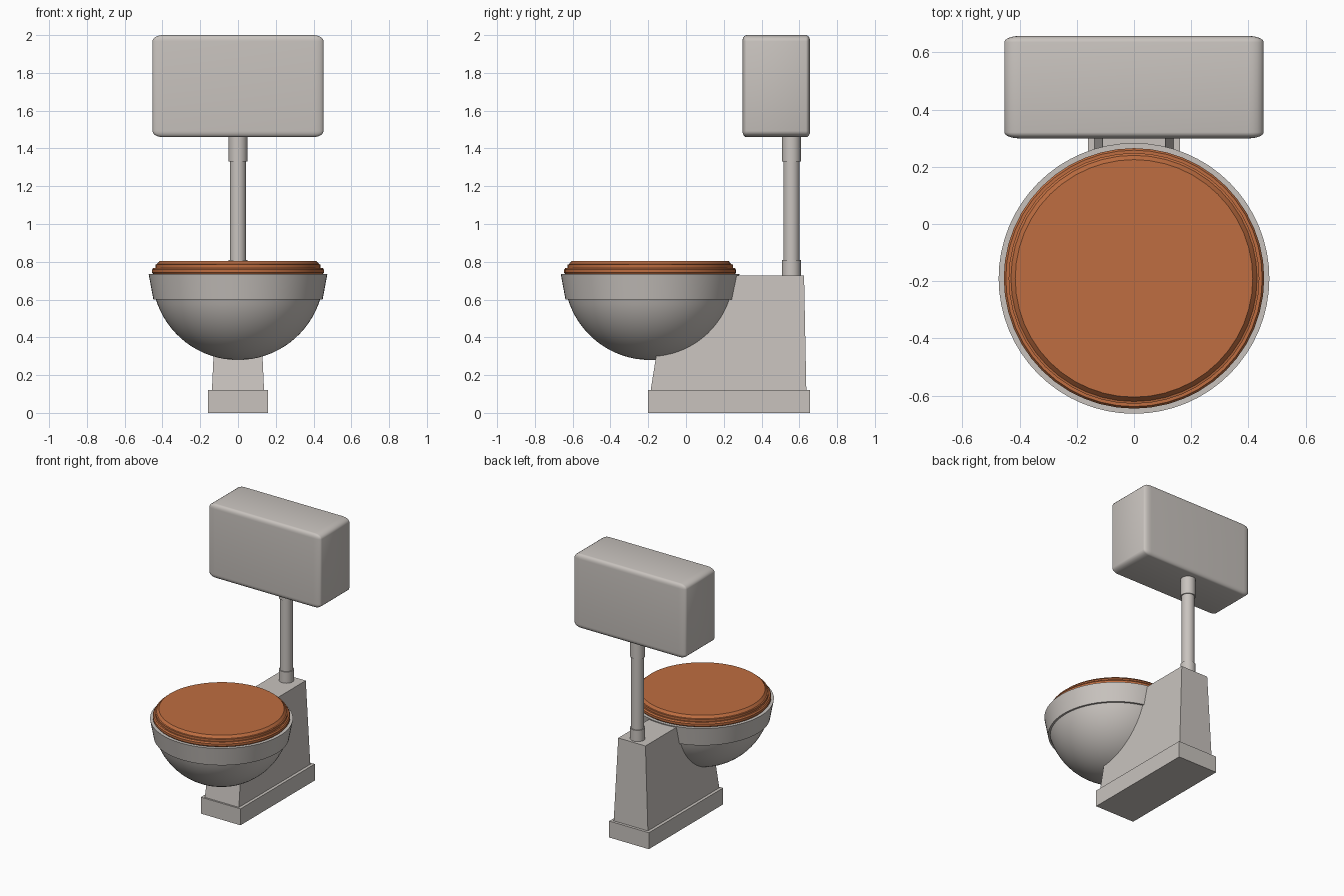
import bpy, bmesh, math

if "Cube" in bpy.data.objects:
    bpy.data.objects.remove(bpy.data.objects["Cube"])

def mat(name, c):
    m = bpy.data.materials.new(name)
    m.diffuse_color = (*c, 1)
    m.use_nodes = True
    m.node_tree.nodes["Principled BSDF"].inputs["Base Color"].default_value = m.diffuse_color
    return m

CERAMIC = mat("warm_grey_ceramic", (0.58, 0.545, 0.515))
WOOD = mat("orange_wood", (0.52, 0.155, 0.052))

def finish(name, bm, m, angle=30):
    bmesh.ops.recalc_face_normals(bm, faces=bm.faces)
    me = bpy.data.meshes.new(name)
    bm.to_mesh(me)
    bm.free()
    me.materials.append(m)
    ob = bpy.data.objects.new(name, me)
    bpy.context.collection.objects.link(ob)
    bpy.ops.object.select_all(action='DESELECT')
    ob.select_set(True)
    bpy.context.view_layer.objects.active = ob
    bpy.ops.object.shade_smooth_by_angle(angle=math.radians(angle))
    return ob

def lathe(name, profile, centre, m, n=48):
    """Revolve (radius, z) points about a vertical axis; radius 0 closes to a point."""
    bm = bmesh.new()
    rings = []
    for r, z in profile:
        k = 1 if r == 0 else n
        rings.append([bm.verts.new((centre[0] + r * math.cos(2 * math.pi * i / n),
                                    centre[1] + r * math.sin(2 * math.pi * i / n), z)) for i in range(k)])
    for a, b in zip(rings, rings[1:]):
        for i in range(n):
            j = (i + 1) % n
            q = [a[i % len(a)], a[j % len(a)], b[j % len(b)], b[i % len(b)]]
            bm.faces.new(list(dict.fromkeys(q)))
    for ring in (rings[0], rings[-1]):
        if len(ring) > 1:
            bm.faces.new(ring)
    return finish(name, bm, m)

def block(name, z0, z1, low, high, m):
    """Tapered block; low/high are (half width, y front, y back)."""
    bm = bmesh.new()
    vs = [bm.verts.new(p) for z, (w, f, b) in ((z0, low), (z1, high))
          for p in ((-w, f, z), (w, f, z), (w, b, z), (-w, b, z))]
    for f in ((0, 1, 2, 3), (4, 5, 6, 7), (0, 1, 5, 4), (1, 2, 6, 5), (2, 3, 7, 6), (3, 0, 4, 7)):
        bm.faces.new([vs[i] for i in f])
    return finish(name, bm, m)

# plinth and tapered pedestal
block("plinth", 0, 0.12, (0.16, -0.2, 0.657), (0.16, -0.2, 0.657), CERAMIC)
block("pedestal", 0.12, 0.728, (0.138, -0.187, 0.637), (0.11, -0.09, 0.625), CERAMIC)

# bowl: lower part of a sphere, with a flared rim band
C = (0, -0.19)
R, ZC = 0.455, 0.735
bowl = [(0, ZC - R)]
for i in range(1, 17):
    a = math.radians(74) * i / 16
    bowl.append((R * math.sin(a), ZC - R * math.cos(a)))
lathe("bowl", bowl, C, CERAMIC, 64)
lathe("bowl_rim", [(0.40, 0.6), (0.448, 0.6), (0.473, 0.735), (0.42, 0.735)], C, CERAMIC, 64)

# seat and lid in stepped layers
lathe("seat", [(0.448, 0.733), (0.455, 0.742), (0.455, 0.758), (0.448, 0.768)], C, WOOD)
lathe("lid", [(0.438, 0.766), (0.438, 0.785), (0.430, 0.787), (0.415, 0.805)], C, WOOD)

# flush pipe with collars
P = (0, 0.558)
lathe("flush_pipe", [(0.043, 0.75), (0.043, 1.4)], P, CERAMIC, 32)
for name, z0, z1 in (("lower_collar", 0.72, 0.81), ("upper_collar", 1.33, 1.47)):
    lathe(name, [(0.05, z0), (0.05, z1)], P, CERAMIC, 32)

# cistern: bevelled unit cube stretched to size
bm = bmesh.new()
bmesh.ops.create_cube(bm, size=1)
bmesh.ops.bevel(bm, geom=bm.edges[:], offset=0.06, segments=5, profile=0.5, affect='EDGES')
bmesh.ops.scale(bm, vec=(0.906, 0.358, 0.54), verts=bm.verts)
bmesh.ops.translate(bm, vec=(0, 0.478, 1.73), verts=bm.verts)
finish("cistern", bm, CERAMIC, 40)
